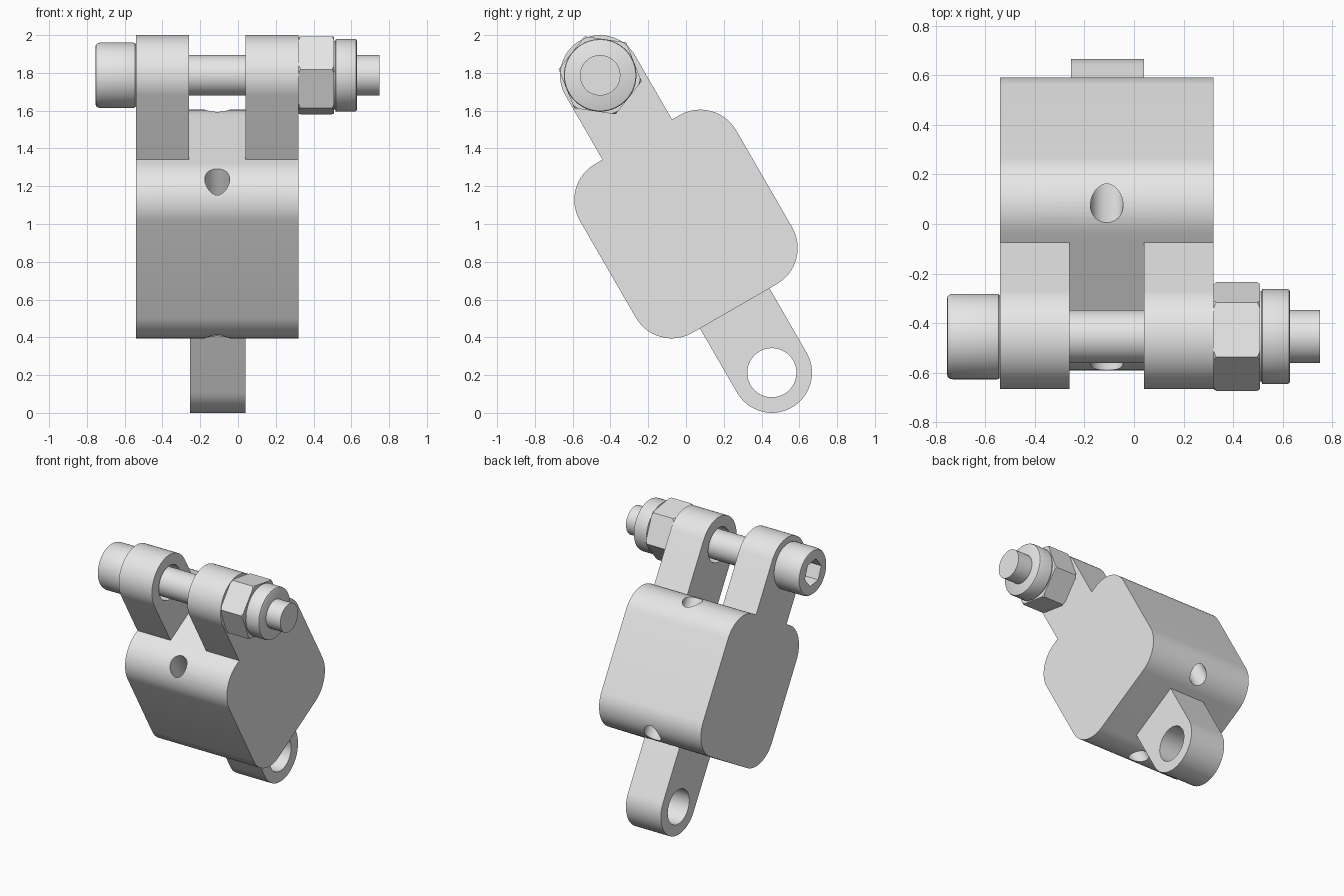
import bpy, bmesh
from math import sin, cos, pi, radians
from mathutils import Matrix, Vector

if "Cube" in bpy.data.objects:
    bpy.data.objects.remove(bpy.data.objects["Cube"])

steel = bpy.data.materials.new("light grey metal")
steel.use_nodes = True
steel.diffuse_color = (0.8, 0.8, 0.8, 1)
steel.node_tree.nodes["Principled BSDF"].inputs["Base Color"].default_value = (0.8, 0.8, 0.8, 1)

# Parts are built upright, then the whole assembly leans forward
LEAN = Matrix.Translation((0, 0, 1)) @ Matrix.Rotation(radians(30), 4, 'X')
PIN = 0.909            # distance of each eye from the body centre
LUG_R = 0.2125
MID = -0.11            # centre plane of the body


def add_object(name, bm):
    bmesh.ops.recalc_face_normals(bm, faces=bm.faces)
    mesh = bpy.data.meshes.new(name)
    bm.to_mesh(mesh)
    bm.free()
    mesh.transform(LEAN)
    mesh.materials.append(steel)
    obj = bpy.data.objects.new(name, mesh)
    bpy.context.collection.objects.link(obj)
    return obj


def arc(cy, cz, r, start, end, n):
    return [(cy + r * cos(radians(start + (end - start) * i / n)),
             cz + r * sin(radians(start + (end - start) * i / n))) for i in range(n + 1)]


def prism(name, profile, x0, x1):
    """Extrude a (y, z) outline along x."""
    bm = bmesh.new()
    face = bm.faces.new([bm.verts.new((x0, y, z)) for y, z in profile])
    ext = bmesh.ops.extrude_face_region(bm, geom=[face])
    moved = [g for g in ext["geom"] if isinstance(g, bmesh.types.BMVert)]
    bmesh.ops.translate(bm, verts=moved, vec=(x1 - x0, 0, 0))
    return add_object(name, bm)


def lathe(name, profile, cz=PIN, n=64):
    """Turn an (x, radius) outline about the pin axis, with closed ends."""
    bm = bmesh.new()
    rings = [[bm.verts.new((x, r * cos(2 * pi * i / n), cz + r * sin(2 * pi * i / n)))
              for i in range(n)] for x, r in profile]
    for a, b in zip(rings, rings[1:]):
        for i in range(n):
            j = (i + 1) % n
            bm.faces.new((a[i], a[j], b[j], b[i]))
    bm.faces.new(rings[0])
    bm.faces.new(rings[-1])
    return add_object(name, bm)


def hexagon(radius, turn):
    return arc(0, PIN, radius, turn, turn + 300, 5)


def combine(target, tool, operation):
    mod = target.modifiers.new(operation.lower(), 'BOOLEAN')
    mod.operation, mod.solver, mod.object = operation, 'EXACT', tool
    bpy.context.view_layer.update()
    result = bpy.data.meshes.new_from_object(
        target.evaluated_get(bpy.context.evaluated_depsgraph_get()))
    target.modifiers.clear()
    target.data = result
    bpy.data.objects.remove(tool)


# Body block with four rounded long corners
R, A, B = 0.22, 0.258, 0.296
outline = (arc(A, B, R, 0, 90, 16) + arc(-A, B, R, 90, 180, 16)
           + arc(-A, -B, R, 180, 270, 16) + arc(A, -B, R, 270, 360, 16))
body = prism("clevis_body", outline, -0.54, 0.32)

# Two upper fork lugs and one lower eye lug
for side, x0, x1 in ((1, -0.54, -0.26), (1, 0.04, 0.32), (-1, -0.255, 0.04)):
    lug = [(LUG_R, 0.4)] + arc(0, PIN, LUG_R, 0, 180, 40) + [(-LUG_R, 0.4)]
    combine(body, prism("lug", [(y, z * side) for y, z in lug], x0, x1), 'UNION')

# Pin holes across the fork and the eye
for cz in (PIN, -PIN):
    combine(body, lathe("pin_cutter", [(-0.8, 0.13), (0.8, 0.13)], cz), 'DIFFERENCE')

# Two long drilled holes through the corners
for y in (0.368, -0.368):
    bm = bmesh.new()
    bmesh.ops.create_cone(bm, cap_ends=True, segments=40, radius1=0.066, radius2=0.066,
                          depth=1.4, matrix=Matrix.Translation((MID, y, 0)))
    combine(body, add_object("drill_cutter", bm), 'DIFFERENCE')

# Bolt: shank and socket head
shank = lathe("bolt_shank", [(-0.56, 0.107), (0.75, 0.107)])
head = lathe("bolt_head", [(-0.541, 0.165), (-0.546, 0.171), (-0.555, 0.173), (-0.73, 0.173),
                           (-0.743, 0.17), (-0.752, 0.163), (-0.755, 0.15)])
combine(head, prism("socket_cutter", hexagon(0.1, 21.7), -0.8, -0.64), 'DIFFERENCE')

# Lock nut: chamfered hexagon and round collar
nut = prism("nut_hexagon", hexagon(0.222, 21.7), 0.321, 0.508)
combine(nut, lathe("chamfer", [(0.31, 0.2), (0.335, 0.225), (0.495, 0.225), (0.52, 0.2)]),
        'INTERSECT')
collar = lathe("nut_collar", [(0.5, 0.182), (0.514, 0.182), (0.518, 0.192), (0.618, 0.192),
                              (0.626, 0.189), (0.63, 0.182)])

# Smooth round surfaces, sharp machined edges
bpy.ops.object.select_all(action='DESELECT')
for obj in (body, shank, head, nut, collar):
    obj.select_set(True)
bpy.context.view_layer.objects.active = body
bpy.ops.object.shade_smooth_by_angle(angle=radians(30))
